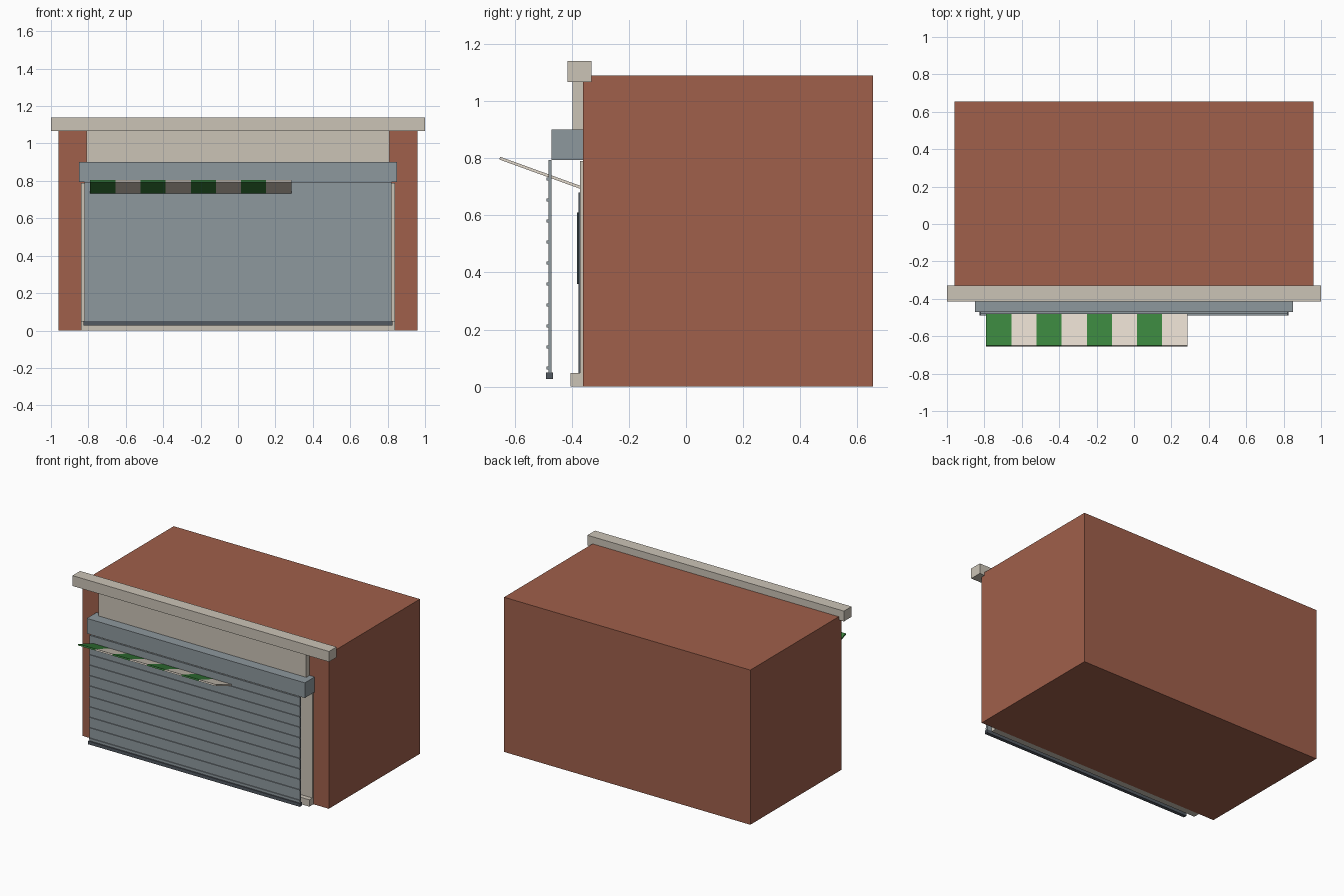
import bpy
import math

old = bpy.data.objects.get("Cube")
if old:
    bpy.data.objects.remove(old, do_unlink=True)


def material(name, rgb):
    m = bpy.data.materials.new(name)
    m.use_nodes = True
    m.diffuse_color = (*rgb, 1)
    m.node_tree.nodes["Principled BSDF"].inputs["Base Color"].default_value = (*rgb, 1)
    return m


brick = material("brick red", (0.35, 0.115, 0.07))
stone = material("pale stone", (0.60, 0.55, 0.47))
steel = material("shutter steel", (0.27, 0.315, 0.34))
dark = material("dark steel", (0.085, 0.1, 0.12))
green = material("awning green", (0.04, 0.22, 0.045))
cream = material("awning cream", (0.74, 0.67, 0.58))
glass = material("dark glass", (0.04, 0.06, 0.07))


def box(name, mat, x, y, z):
    """Box from (low, high) ranges on each axis."""
    bpy.ops.mesh.primitive_cube_add(size=1, location=[sum(r) / 2 for r in (x, y, z)])
    ob = bpy.context.object
    ob.name = name
    ob.scale = [r[1] - r[0] for r in (x, y, z)]
    bpy.ops.object.transform_apply(location=False, rotation=False, scale=True)
    ob.data.materials.append(mat)
    return ob


# Building shell and stone trim
box("building", brick, (-0.96, 0.96), (-0.36, 0.655), (0, 1.09))
box("cornice", stone, (-1, 1), (-0.415, -0.33), (1.067, 1.14))
box("fascia", stone, (-0.81, 0.81), (-0.397, -0.36), (0.85, 1.067))
box("shopfront_panel", stone, (-0.84, 0.84), (-0.371, -0.36), (0.04, 0.79))
box("plinth", stone, (-0.84, 0.84), (-0.405, -0.36), (0, 0.048))

# Door and window behind the shutter
box("shop_window", glass, (-0.74, 0.24), (-0.377, -0.37), (0.2, 0.68))
box("door", dark, (0.36, 0.74), (-0.377, -0.37), (0.048, 0.68))
box("door_pane", glass, (0.42, 0.68), (-0.382, -0.376), (0.36, 0.61))

# Roller shutter
box("shutter_housing", steel, (-0.85, 0.85), (-0.47, -0.361), (0.793, 0.9))
box("shutter_curtain", steel, (-0.82, 0.82), (-0.482, -0.471), (0.04, 0.793))
box("shutter_bottom_bar", dark, (-0.825, 0.825), (-0.49, -0.466), (0.027, 0.05))
rib = box("shutter_ribs", steel, (-0.82, 0.82), (-0.488, -0.481), (0.061, 0.071))
array = rib.modifiers.new("repeat", "ARRAY")
array.count = 10
array.use_relative_offset = False
array.use_constant_offset = True
array.constant_offset_displace = (0, 0, 0.0735)

# Striped awning, sloping up and outward
y_out, z_out, y_in, z_in = -0.652, 0.8, -0.362, 0.695
length = math.hypot(y_in - y_out, z_out - z_in)
width = 1.075 / 8
for i in range(8):
    x = -0.79 + i * width
    stripe = box("awning_stripe", cream if i % 2 else green,
                 (x, x + width), (-length / 2, length / 2), (-0.005, 0.005))
    stripe.location.y = (y_out + y_in) / 2
    stripe.location.z = (z_out + z_in) / 2
    stripe.rotation_euler.x = math.atan2(z_in - z_out, y_in - y_out)
